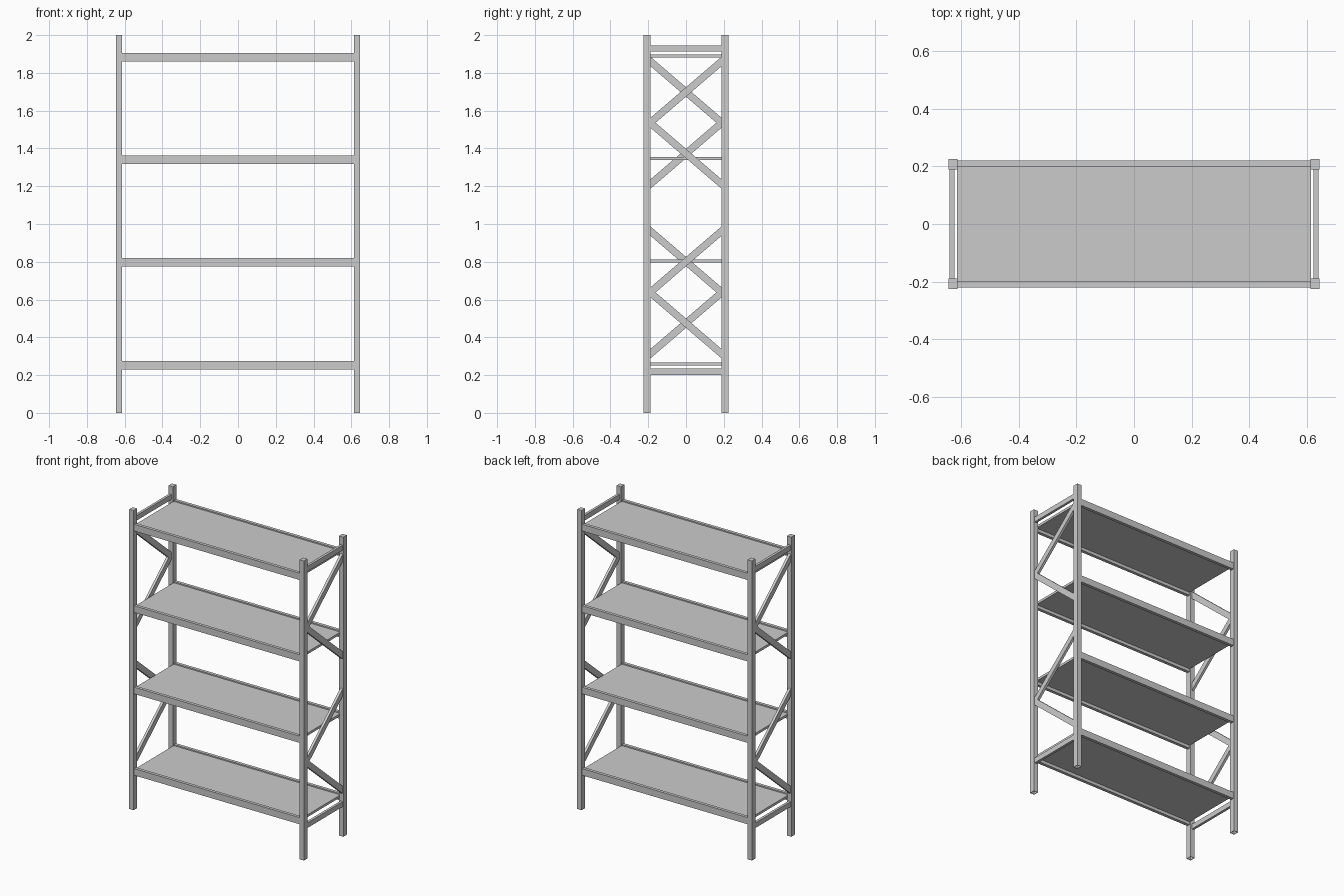
import bpy
import bmesh
from mathutils import Vector

cube = bpy.data.objects.get("Cube")
if cube:
    bpy.data.objects.remove(cube, do_unlink=True)

# One grey metal for the whole rack
GREY = (0.6, 0.6, 0.6, 1)
metal = bpy.data.materials.new("grey_metal")
metal.use_nodes = True
metal.diffuse_color = GREY
metal.node_tree.nodes["Principled BSDF"].inputs["Base Color"].default_value = GREY

POST_X, POST_Y = (0.613, 0.645), (0.189, 0.226)
SIDES = {"left": 1, "right": -1}
ENDS = {"front": -1, "back": 1}


def finish(name, bm):
    bmesh.ops.recalc_face_normals(bm, faces=bm.faces)
    mesh = bpy.data.meshes.new(name)
    bm.to_mesh(mesh)
    bm.free()
    mesh.materials.append(metal)
    obj = bpy.data.objects.new(name, mesh)
    bpy.context.collection.objects.link(obj)
    return obj


def prism(name, profile, depth):
    """Extrude a planar outline along a vector."""
    bm = bmesh.new()
    face = bm.faces.new([bm.verts.new(p) for p in profile])
    moved = bmesh.ops.extrude_face_region(bm, geom=[face])["geom"]
    verts = [v for v in moved if isinstance(v, bmesh.types.BMVert)]
    bmesh.ops.translate(bm, verts=verts, vec=Vector(depth))
    return finish(name, bm)


def box(name, x, y, z):
    outline = [(x[0], y[0], z[0]), (x[1], y[0], z[0]),
               (x[1], y[1], z[0]), (x[0], y[1], z[0])]
    return prism(name, outline, (0, 0, z[1] - z[0]))


def mirrored(span, sign):
    return sorted(sign * v for v in span)


# Hollow corner posts, capped on top and open at the foot
for side, sx in SIDES.items():
    for end, sy in ENDS.items():
        post = box(f"post_{end}_{side}", mirrored(POST_X, sx), mirrored(POST_Y, sy), (0, 2))
        bm = bmesh.new()
        bm.from_mesh(post.data)
        foot = [f for f in bm.faces if f.calc_center_median().z < 0.01]
        bmesh.ops.inset_region(bm, faces=foot, thickness=0.004)
        bmesh.ops.translate(bm, verts=foot[0].verts, vec=(0, 0, 0.001))
        pushed = bmesh.ops.extrude_face_region(bm, geom=foot)["geom"]
        bmesh.ops.delete(bm, geom=foot, context="FACES")
        tops = [v for v in pushed if isinstance(v, bmesh.types.BMVert)]
        bmesh.ops.translate(bm, verts=tops, vec=(0, 0, 1.99))
        bm.to_mesh(post.data)
        bm.free()

# Shelves: a thin panel sunk between two long beams
for i in range(4):
    base = 0.231 + i * 0.5435
    box(f"shelf_panel_{i + 1}", (-0.616, 0.616), (-0.2, 0.2), (base + 0.021, base + 0.037))
    for end, sy in ENDS.items():
        box(f"shelf_beam_{end}_{i + 1}", (-0.616, 0.616),
            mirrored((0.2, 0.221), sy), (base, base + 0.045))

# End frames: level rails and zigzag braces, each end turned half round from the other
BAR_X = (0.624, 0.641)
INNER = 0.19
HALF = 0.025
RISE = 0.326
for side, s in SIDES.items():
    x = mirrored(BAR_X, s)
    for label, z in (("lower", (0.2, 0.234)), ("upper", (1.912, 1.946))):
        box(f"end_rail_{label}_{side}", x, (-INNER, INNER), z)
    for label, node in (("lower", 0.638), ("upper", 1.536)):
        for part, rise in (("rising", RISE), ("falling", -RISE)):
            y0, y1 = -INNER * s, INNER * s
            outline = [(x[0], y0, node - HALF), (x[0], y1, node + rise - HALF),
                       (x[0], y1, node + rise + HALF), (x[0], y0, node + HALF)]
            prism(f"brace_{label}_{part}_{side}", outline, (x[1] - x[0], 0, 0))
